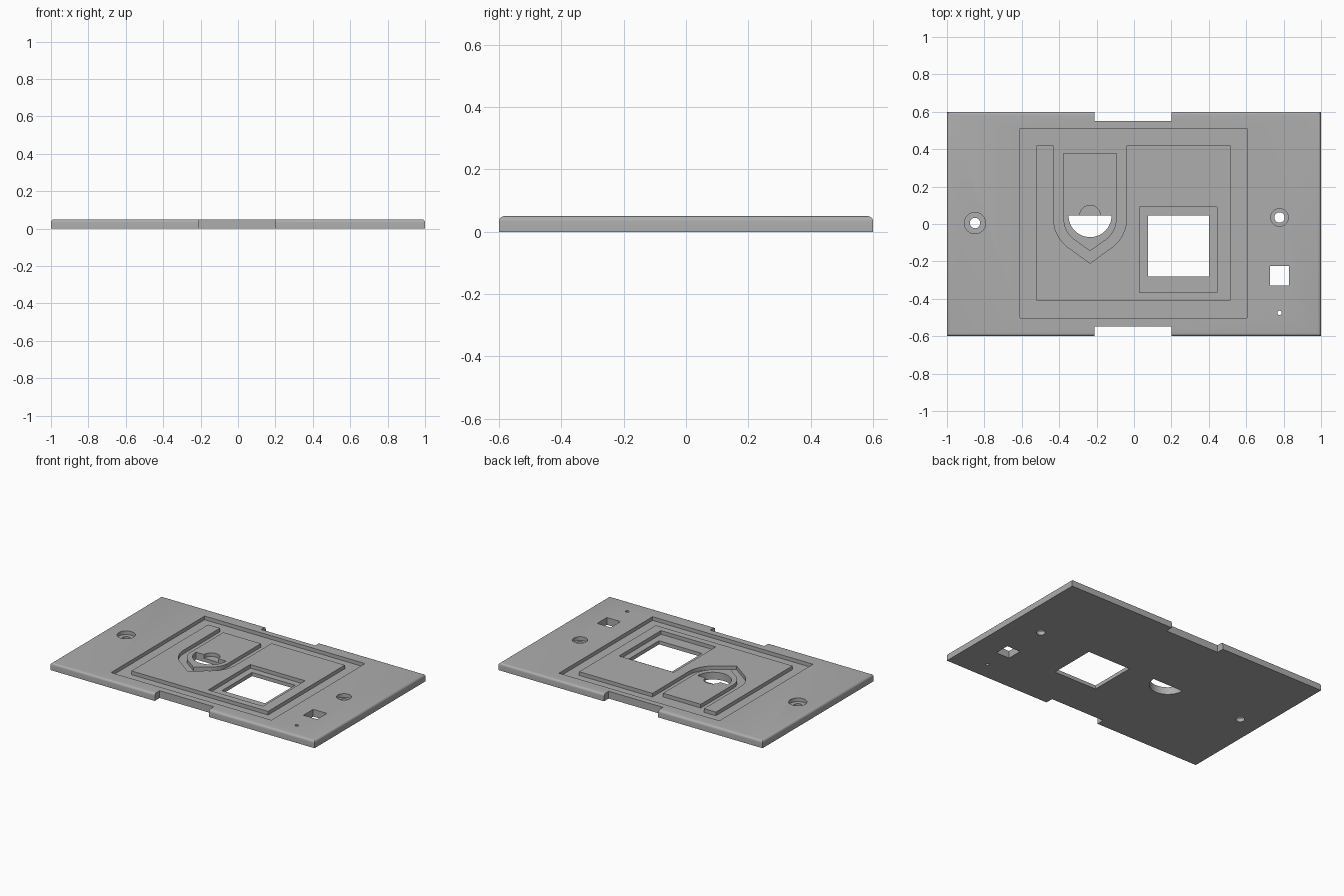
import bpy, bmesh
from math import cos, sin, pi, radians

cube = bpy.data.objects.get("Cube")
if cube:
    bpy.data.objects.remove(cube, do_unlink=True)

TOP, FLOOR = 0.05, 0.025
SHIELD_X, SHIELD_Y = -0.235, 0.03

grey = bpy.data.materials.new("plain grey")
grey.use_nodes = True
colour = (0.42, 0.42, 0.42, 1)
grey.diffuse_color = colour
grey.node_tree.nodes["Principled BSDF"].inputs["Base Color"].default_value = colour


def prism(name, points, z0, z1):
    """Closed solid from a flat outline."""
    bm = bmesh.new()
    base = bm.faces.new([bm.verts.new((x, y, z0)) for x, y in points])
    walls = bmesh.ops.extrude_face_region(bm, geom=[base])
    lifted = [v for v in walls["geom"] if isinstance(v, bmesh.types.BMVert)]
    bmesh.ops.translate(bm, verts=lifted, vec=(0, 0, z1 - z0))
    bmesh.ops.recalc_face_normals(bm, faces=bm.faces)
    mesh = bpy.data.meshes.new(name)
    bm.to_mesh(mesh)
    bm.free()
    mesh.materials.append(grey)
    obj = bpy.data.objects.new(name, mesh)
    bpy.context.collection.objects.link(obj)
    return obj


def rect(x0, x1, y0, y1):
    return [(x0, y0), (x1, y0), (x1, y1), (x0, y1)]


def arc(x, y, r, start=0, end=360, steps=32):
    count = steps if end - start == 360 else steps + 1
    turn = radians(end - start) / steps
    return [(x + r * cos(radians(start) + i * turn),
             y + r * sin(radians(start) + i * turn)) for i in range(count)]


def shield(r, top, tip):
    """Outline from upper left, round the pointed base, to upper right."""
    left = arc(SHIELD_X, SHIELD_Y, r, 180, 240, 10)
    right = arc(SHIELD_X, SHIELD_Y, r, 300, 360, 10)
    return ([(SHIELD_X - r, top)] + left + [(SHIELD_X, tip)]
            + right + [(SHIELD_X + r, top)])


def combine(target, tool, operation):
    mod = target.modifiers.new(tool.name, "BOOLEAN")
    mod.operation, mod.object, mod.solver = operation, tool, "EXACT"
    bpy.context.view_layer.update()
    graph = bpy.context.evaluated_depsgraph_get()
    mesh = bpy.data.meshes.new_from_object(target.evaluated_get(graph))
    target.modifiers.clear()
    target.data = mesh
    bpy.data.objects.remove(tool, do_unlink=True)


def cut(points, depth=-0.05):
    combine(plate, prism("cutter", points, depth, 0.1), "DIFFERENCE")


# Base slab with rounded upper rim
plate = prism("cover_plate", rect(-1, 1, -0.6, 0.6), 0, TOP)
bm = bmesh.new()
bm.from_mesh(plate.data)
rim = [e for e in bm.edges if all(v.co.z > 0.04 for v in e.verts)]
bmesh.ops.bevel(bm, geom=rim, offset=0.016, segments=5, profile=0.5, affect="EDGES")
bm.to_mesh(plate.data)
bm.free()

# Notches in the long edges
cut(rect(-0.21, 0.2, 0.55, 0.7))
cut(rect(-0.21, 0.2, -0.7, -0.547))

# Sunken panel with two raised islands
cut(rect(-0.61, 0.605, -0.502, 0.51), FLOOR)
outer = ([(-0.52, -0.41), (-0.52, 0.42)] + shield(0.195, 0.42, -0.21)
         + [(0.515, 0.42), (0.515, -0.41)])
for name, outline in (("panel_island", outer),
                      ("shield_island", shield(0.1425, 0.38, -0.145))):
    combine(plate, prism(name, outline, FLOOR - 0.01, TOP), "UNION")

# Square window with a stepped border
cut(rect(0.03, 0.445, -0.365, 0.09), FLOOR)
cut(rect(0.075, 0.4, -0.28, 0.045))

# Half-round opening with a small pocket above it
cut(arc(SHIELD_X, 0.045, 0.055), FLOOR)
cut(arc(SHIELD_X, 0.045, 0.115, 180, 360))

# Counterbored holes
for x, y, r in ((-0.85, 0.005, 0.057), (0.778, 0.035, 0.047)):
    cut(arc(x, y, r), FLOOR)
    cut(arc(x, y, 0.028, steps=16))

# Small square opening and pinhole
cut(rect(0.727, 0.83, -0.33, -0.225))
cut(arc(0.778, -0.475, 0.012, steps=12))

bpy.ops.object.select_all(action="DESELECT")
plate.select_set(True)
bpy.context.view_layer.objects.active = plate
bpy.ops.object.shade_smooth_by_angle(angle=radians(30))
